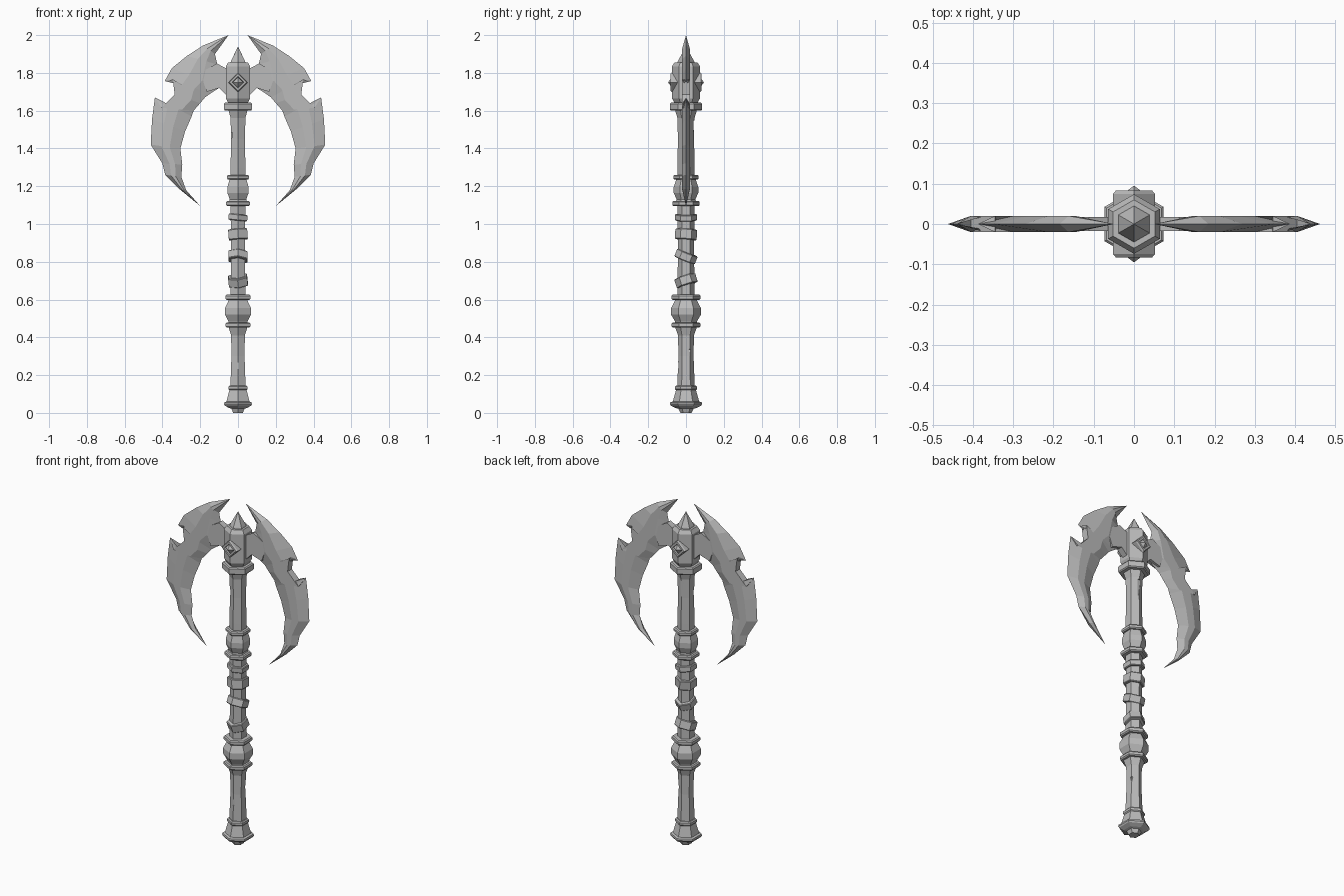
import bpy, bmesh
from math import cos, sin, pi, radians
from mathutils import Vector, Matrix

if "Cube" in bpy.data.objects:
    bpy.data.objects.remove(bpy.data.objects["Cube"])

SIDES = 6
GREY = (0.5, 0.5, 0.5, 1)
stone = bpy.data.materials.new("grey_metal")
stone.use_nodes = True
stone.diffuse_color = GREY
stone.node_tree.nodes["Principled BSDF"].inputs["Base Color"].default_value = GREY


def finish(bm, name):
    """Clean the mesh and turn it into a flat shaded object."""
    bmesh.ops.remove_doubles(bm, verts=bm.verts, dist=0.0005)
    bmesh.ops.recalc_face_normals(bm, faces=bm.faces)
    mesh = bpy.data.meshes.new(name)
    bm.to_mesh(mesh)
    bm.free()
    mesh.materials.append(stone)
    obj = bpy.data.objects.new(name, mesh)
    bpy.context.collection.objects.link(obj)
    return obj


def bridge(bm, rings, closed=False):
    """Join equal rings of vertices with quads and cap the ends."""
    pairs = list(zip(rings, rings[1:]))
    if closed:
        pairs.append((rings[-1], rings[0]))
    for a, b in pairs:
        n = len(a)
        for i in range(n):
            j = (i + 1) % n
            bm.faces.new((a[i], a[j], b[j], b[i]))
    if not closed:
        bm.faces.new(rings[0])
        bm.faces.new(rings[-1])


def hex_ring(bm, r, z):
    angles = [pi / 2 + 2 * pi * i / SIDES for i in range(SIDES)]
    return [bm.verts.new((r * cos(a), r * sin(a), z)) for a in angles]


def lathe(name, profile):
    """Six sided turned part from (radius, height) pairs."""
    bm = bmesh.new()
    bridge(bm, [hex_ring(bm, r, z) for r, z in profile])
    return finish(bm, name)


def collar(name, low, high, r, lip=0.006):
    return lathe(name, [(r - lip, low), (r, low + lip), (r, high - lip), (r - lip, high)])


# Shaft and turned swellings
shaft = lathe("shaft", [(.05, .1), (.046, .15), (.04, .3), (.042, .41), (.058, .455),
                        (.045, .62), (.043, .85), (.045, 1.1), (.045, 1.3),
                        (.043, 1.45), (.045, 1.56), (.06, 1.61), (.06, 1.7)])
lathe("pommel", [(.03, 0), (.04, .022), (.055, .026), (.08, .038), (.085, .046),
                 (.083, .056), (.07, .06), (.053, .12)])
lathe("lower_bulge", [(.055, .47), (.058, .485), (.079, .52), (.079, .555), (.055, .6)])
lathe("upper_bulge", [(.055, 1.115), (.05, 1.13), (.065, 1.165), (.065, 1.195), (.05, 1.24)])

# Collars
for name, low, high, r in (("pommel_collar", .12, .145, .058),
                           ("lower_bulge_collar", .452, .478, .076),
                           ("grip_collar", .598, .626, .076),
                           ("upper_grip_collar", 1.095, 1.122, .072),
                           ("neck_collar", 1.235, 1.26, .067),
                           ("head_collar", 1.6, 1.642, .085)):
    collar(name, low, high, r)

# Tilted grip bands
for k, (z, height, tilt, roll) in enumerate(((1.035, .034, 0, 6), (.945, .056, -4, -4),
                                             (.828, .045, -22, 3), (.7, .05, 18, -6))):
    band = collar("grip_band_%d" % (k + 1), -height / 2, height / 2, .058, .004)
    turn = Matrix.Rotation(radians(tilt), 4, 'X') @ Matrix.Rotation(radians(roll), 4, 'Y')
    band.data.transform(Matrix.Translation((0, 0, z)) @ turn)

# Head block and spike
lathe("head_block", [(.06, 1.64), (.074, 1.665), (.074, 1.835), (.06, 1.856)])
lathe("top_spike", [(.047, 1.85), (.043, 1.862), (.0004, 1.94)])


def diamond(bm, half, y, side):
    offsets = ((half, 0), (0, half), (-half, 0), (0, -half))
    return [bm.verts.new((dx, side * y, 1.75 + dz)) for dx, dz in offsets]


# Diamond frame with a raised gem on both faces
for side, word in ((-1, "front"), (1, "back")):
    bm = bmesh.new()
    bridge(bm, [diamond(bm, h, y, side) for h, y in
                ((.052, .03), (.052, .075), (.045, .083), (.031, .083), (.028, .074), (.028, .03))],
           closed=True)
    finish(bm, word + "_diamond_frame")
    bm = bmesh.new()
    bridge(bm, [diamond(bm, h, y, side) for h, y in ((.028, .04), (.028, .074), (.0004, .095))])
    finish(bm, word + "_gem")

# Blade stations: outer edge, inner edge, half thickness of the outer edge
STATIONS = [((.05, 2), (.05, 2), 0),
            ((.185, 1.945), (.122, 1.9), 0),
            ((.27, 1.89), (.11, 1.845), 0),
            ((.35, 1.825), (.1, 1.72), 0),
            ((.388, 1.757), (.14, 1.695), 0),
            ((.345, 1.765), (.175, 1.67), .02),
            ((.335, 1.685), (.2, 1.64), .02),
            ((.405, 1.615), (.235, 1.6), .02),
            ((.44, 1.67), (.245, 1.57), 0),
            ((.455, 1.555), (.28, 1.49), 0),
            ((.462, 1.42), (.305, 1.4), 0),
            ((.4, 1.32), (.295, 1.315), 0),
            ((.385, 1.26), (.3, 1.25), 0),
            ((.31, 1.185), (.275, 1.18), 0),
            ((.2, 1.095), (.2, 1.095), 0)]
THICK = .02


def blade(sign, word):
    bm = bmesh.new()
    rings = []
    for k, (outer, inner, edge) in enumerate(STATIONS):
        outer, inner = Vector(outer), Vector(inner)
        full = THICK if 0 < k < len(STATIONS) - 1 else 0
        half = [(0, edge), (.36, full), (.64, full), (1, 0)]
        section = [(t, w) for t, w in half] + [(t, -w) for t, w in reversed(half)]
        ring = []
        for t, w in section:
            p = outer.lerp(inner, t)
            ring.append(bm.verts.new((sign * p.x, w, p.y)))
        rings.append(ring)
    bridge(bm, rings)
    bmesh.ops.dissolve_degenerate(bm, dist=0.0002, edges=bm.edges)
    finish(bm, word + "_blade")
    # Tang joining the blade to the head block
    bm = bmesh.new()
    outline = ((.03, 1.815), (.06, 1.822), (.112, 1.85), (.2, 1.8),
               (.165, 1.7), (.1, 1.72), (.06, 1.68), (.03, 1.68))
    bridge(bm, [[bm.verts.new((sign * x, y, z)) for x, z in outline]
                for y in (-THICK * .9, THICK * .9)])
    finish(bm, word + "_tang")


blade(1, "left")
blade(-1, "right")

# Worn chips cut out of the shaft edges
bm = bmesh.new()
for place, size, spin in (((-.052, -.03, 1.42), (.03, .03, .13), 6),
                          ((.01, .054, 1.5), (.03, .03, .1), -8),
                          ((0, -.054, .25), (.04, .03, .03), 25),
                          ((.05, .03, .3), (.03, .03, .08), -10)):
    move = Matrix.Translation(place) @ Matrix.Rotation(radians(spin), 4, 'Y')
    bmesh.ops.create_cube(bm, size=1, matrix=move @ Matrix.Diagonal((*size, 1)))
chips = finish(bm, "chip_cutter")
chips.hide_render = True
cut = shaft.modifiers.new("chips", 'BOOLEAN')
cut.operation = 'DIFFERENCE'
cut.object = chips
bpy.context.view_layer.objects.active = shaft
bpy.ops.object.modifier_apply(modifier=cut.name)
bpy.data.objects.remove(chips)
